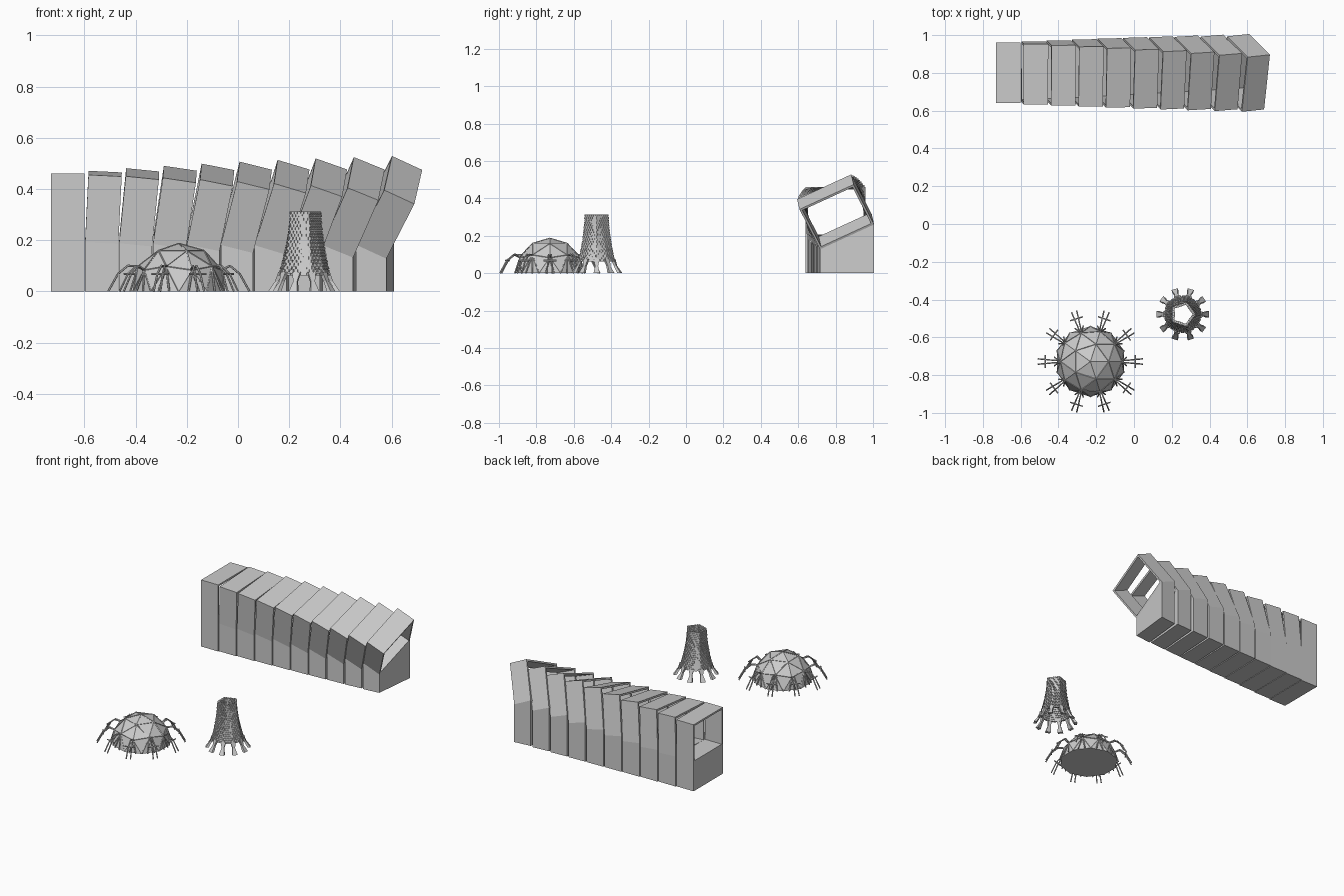
import bpy, bmesh
from math import sin, cos, pi, radians
from mathutils import Vector, Matrix

if "Cube" in bpy.data.objects:
    bpy.data.objects.remove(bpy.data.objects["Cube"])


def finish(name, bm, loc=(0, 0, 0)):
    bmesh.ops.recalc_face_normals(bm, faces=bm.faces[:])
    me = bpy.data.meshes.new(name)
    bm.to_mesh(me)
    bm.free()
    ob = bpy.data.objects.new(name, me)
    ob.location = loc
    bpy.context.collection.objects.link(ob)
    return ob


def hexa(bm, low, high):
    """Solid between two matching quads."""
    a = [bm.verts.new(p) for p in low]
    b = [bm.verts.new(p) for p in high]
    bm.faces.new(a[::-1])
    bm.faces.new(b)
    for i in range(4):
        j = (i + 1) % 4
        bm.faces.new((a[i], a[j], b[j], b[i]))


def tube(bm, a, b, r, n=6):
    a, b = Vector(a), Vector(b)
    d = b - a
    m = Matrix.Translation((a + b) / 2) @ d.to_track_quat('Z', 'Y').to_matrix().to_4x4()
    bmesh.ops.create_cone(bm, cap_ends=True, segments=n, radius1=r, radius2=r,
                          depth=d.length, matrix=m)


def polar(ang, r, z, side=0.0):
    """Point at radius r along ang, shifted sideways."""
    return Vector((r * cos(ang) - side * sin(ang), r * sin(ang) + side * cos(ang), z))


# Pavilion: ten boxes turning 4 degrees each about a diagonal axis
HX, HY, HZ, WALL = 0.065, 0.16, 0.132, 0.012
for i in range(10):
    centre = Vector((-0.665 + 0.1395 * i, 0.80, 0.328))
    rot = Matrix.Rotation(radians(4 * i), 3, Vector((1, 1, 0)).normalized())

    def pt(x, y, z):
        return centre + rot @ Vector((x, y, z))

    # open rectangular frame
    bm = bmesh.new()
    rings = []
    for x, t in ((-HX, 0), (HX, 0), (HX, WALL), (-HX, WALL)):
        y, z = HY - t, HZ - t
        rings.append([bm.verts.new(pt(x, sy * y, sz * z))
                      for sy, sz in ((-1, -1), (1, -1), (1, 1), (-1, 1))])
    for k in range(4):
        r0, r1 = rings[k], rings[(k + 1) % 4]
        for j in range(4):
            n = (j + 1) % 4
            bm.faces.new((r0[j], r0[n], r1[n], r1[j]))
    finish(f"pavilion_frame_{i + 1}", bm)

    # solid plinth dropped from the frame's underside to the ground
    bm = bmesh.new()
    top = [pt(sx * HX, sy * HY, -HZ) for sx, sy in ((-1, -1), (1, -1), (1, 1), (-1, 1))]
    hexa(bm, [(p.x, p.y, 0) for p in top], top)
    finish(f"pavilion_plinth_{i + 1}", bm)

# Dome: upper half of a faceted sphere, closed below
DOME = (-0.231, -0.728, 0)
R = 0.187
bm = bmesh.new()
bmesh.ops.create_icosphere(bm, subdivisions=2, radius=R)
bmesh.ops.bisect_plane(bm, geom=bm.verts[:] + bm.edges[:] + bm.faces[:], dist=1e-4,
                       plane_co=(0, 0, 0), plane_no=(0, 0, 1), clear_inner=True)
bmesh.ops.holes_fill(bm, edges=[e for e in bm.edges if e.is_boundary], sides=0)
edges = [(e.verts[0].co.copy(), e.verts[1].co.copy()) for e in bm.edges]
finish("dome_shell", bm, DOME)

# Dome ribs along every panel edge
bm = bmesh.new()
for a, b in edges:
    if max(a.z, b.z) > 0.01:
        tube(bm, a, b, 0.003, 5)
finish("dome_ribs", bm, DOME)

# Dome legs: jointed pairs with a crossbar, one set per middle ring vertex
for k in range(10):
    ang = k * pi / 5
    r0, z0 = (0.894 * R, 0.447 * R) if k % 2 == 0 else (0.851 * R, 0.526 * R)
    bm = bmesh.new()
    for s in (-1, 1):
        path = [polar(ang, r0, z0, 0.004 * s), polar(ang, 0.200, 0.100, 0.007 * s),
                polar(ang, 0.238, 0.068, 0.011 * s), polar(ang, 0.276, 0.0, 0.014 * s)]
        for a, b in zip(path, path[1:]):
            tube(bm, a, b, 0.0042)
    tube(bm, polar(ang, 0.238, 0.068, -0.035), polar(ang, 0.238, 0.068, 0.035), 0.0042)
    for s in (-1, 1):  # short stays back to the shell
        tube(bm, polar(ang, r0, z0), polar(ang, 0.19, 0.0, 0.022 * s), 0.0042)
    finish(f"dome_leg_{k + 1}", bm, DOME)

# Tower: brick courses, round at the base and pentagonal at the top
TOWER = (0.258, -0.478, 0)
Z0, Z1, COURSES = 0.062, 0.315, 20


def wall(t, z, inset):
    """Point on the tower wall; t runs 0..10 around the ring."""
    u = max(0, (Z1 - z) / (Z1 - Z0)) ** 1.7
    rad = (0.069 + 0.036 * u, 0.056 + 0.047 * u)
    k = int(t // 1)
    f = t - k
    a = polar(k * pi / 5, rad[k % 2] - inset, z)
    b = polar((k + 1) * pi / 5, rad[(k + 1) % 2] - inset, z)
    return a.lerp(b, f)


bm = bmesh.new()
step = (Z1 - Z0) / COURSES
for c in range(COURSES):
    z = Z0 + c * step
    for n in range(30):
        t = n / 3 + (c % 2) / 6
        quad = [(t, 0), (t + 0.25, 0), (t + 0.25, 0.015), (t, 0.015)]
        hexa(bm, [wall(a, z, d) for a, d in quad],
             [wall(a, z + step * 0.8, d) for a, d in quad])
finish("tower_bricks", bm, TOWER)

# Tower core: thin backing shell that holds the courses together
bm = bmesh.new()
levels = [Z0 + (Z1 - 0.006 - Z0) * j / 6 for j in range(7)]
for lo, hi in zip(levels, levels[1:]):
    for k in range(10):
        quad = [(k, 0.005), (k + 1, 0.005), (k + 1, 0.011), (k, 0.011)]
        hexa(bm, [wall(a, lo, d) for a, d in quad], [wall(a, hi, d) for a, d in quad])
finish("tower_core", bm, TOWER)

# Tower feet: ten splayed legs that widen toward the ground
for k in range(10):
    ang = k * pi / 5
    bm = bmesh.new()
    secs = [(0.084, 0.101, 0.075, 0.016), (0.100, 0.114, 0.038, 0.008), (0.122, 0.140, 0.0, 0.017)]
    quads = [[polar(ang, a, z, -w), polar(ang, b, z, -w), polar(ang, b, z, w), polar(ang, a, z, w)]
             for a, b, z, w in secs]
    for hi, lo in zip(quads, quads[1:]):
        hexa(bm, lo, hi)
    finish(f"tower_foot_{k + 1}", bm, TOWER)
